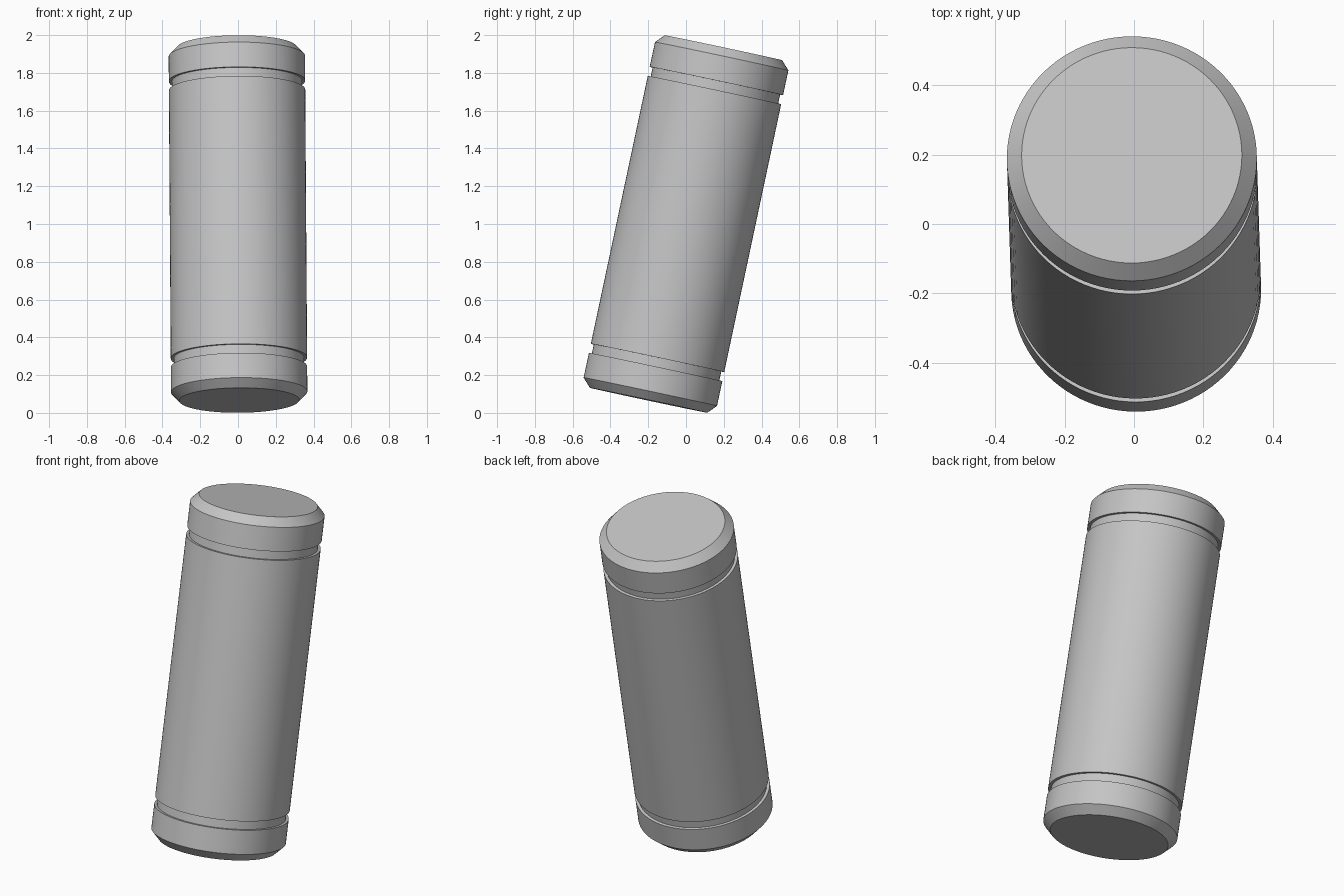
import bpy, bmesh
from math import radians, pi
from mathutils import Matrix, Vector

cube = bpy.data.objects.get("Cube")
if cube:
    bpy.data.objects.remove(cube, do_unlink=True)

SEGMENTS = 96
RADIUS, NECK_RADIUS, FACE_RADIUS = 0.361, 0.345, 0.318

# Plain grey finish
grey = bpy.data.materials.new("plain_grey")
grey.use_nodes = True
colour = (0.56, 0.56, 0.56, 1)
grey.diffuse_color = colour
grey.node_tree.nodes["Principled BSDF"].inputs["Base Color"].default_value = colour

# Upper half profile (radius, height): body, groove, chamfered end
upper = [(RADIUS, 0.725), (NECK_RADIUS, 0.725), (NECK_RADIUS, 0.774),
         (RADIUS, 0.774), (RADIUS, 0.908), (FACE_RADIUS, 0.954)]
profile = [(r, -h) for r, h in reversed(upper)] + upper

# Turn the profile around the long axis and close both ends
bm = bmesh.new()
verts = [bm.verts.new((r, 0, h)) for r, h in profile]
edges = [bm.edges.new(pair) for pair in zip(verts, verts[1:])]
bmesh.ops.spin(bm, geom=verts + edges, cent=Vector(), axis=(0, 0, 1),
               angle=2 * pi, steps=SEGMENTS)
bmesh.ops.remove_doubles(bm, verts=bm.verts[:], dist=0.0001)
bmesh.ops.holes_fill(bm, edges=[e for e in bm.edges if e.is_boundary], sides=0)
bmesh.ops.recalc_face_normals(bm, faces=bm.faces[:])

# Lean backwards, with a trace of sideways lean
lean = Matrix.Rotation(radians(-0.4), 4, 'Y') @ Matrix.Rotation(radians(-12), 4, 'X')
bm.transform(Matrix.Translation((0, 0, 1)) @ lean)

mesh = bpy.data.meshes.new("grooved_cylinder")
bm.to_mesh(mesh)
bm.free()
mesh.materials.append(grey)
cylinder = bpy.data.objects.new("grooved_cylinder", mesh)
bpy.context.collection.objects.link(cylinder)

# Smooth sides, crisp rims
bpy.ops.object.select_all(action='DESELECT')
cylinder.select_set(True)
bpy.context.view_layer.objects.active = cylinder
bpy.ops.object.shade_smooth_by_angle(angle=radians(30))
